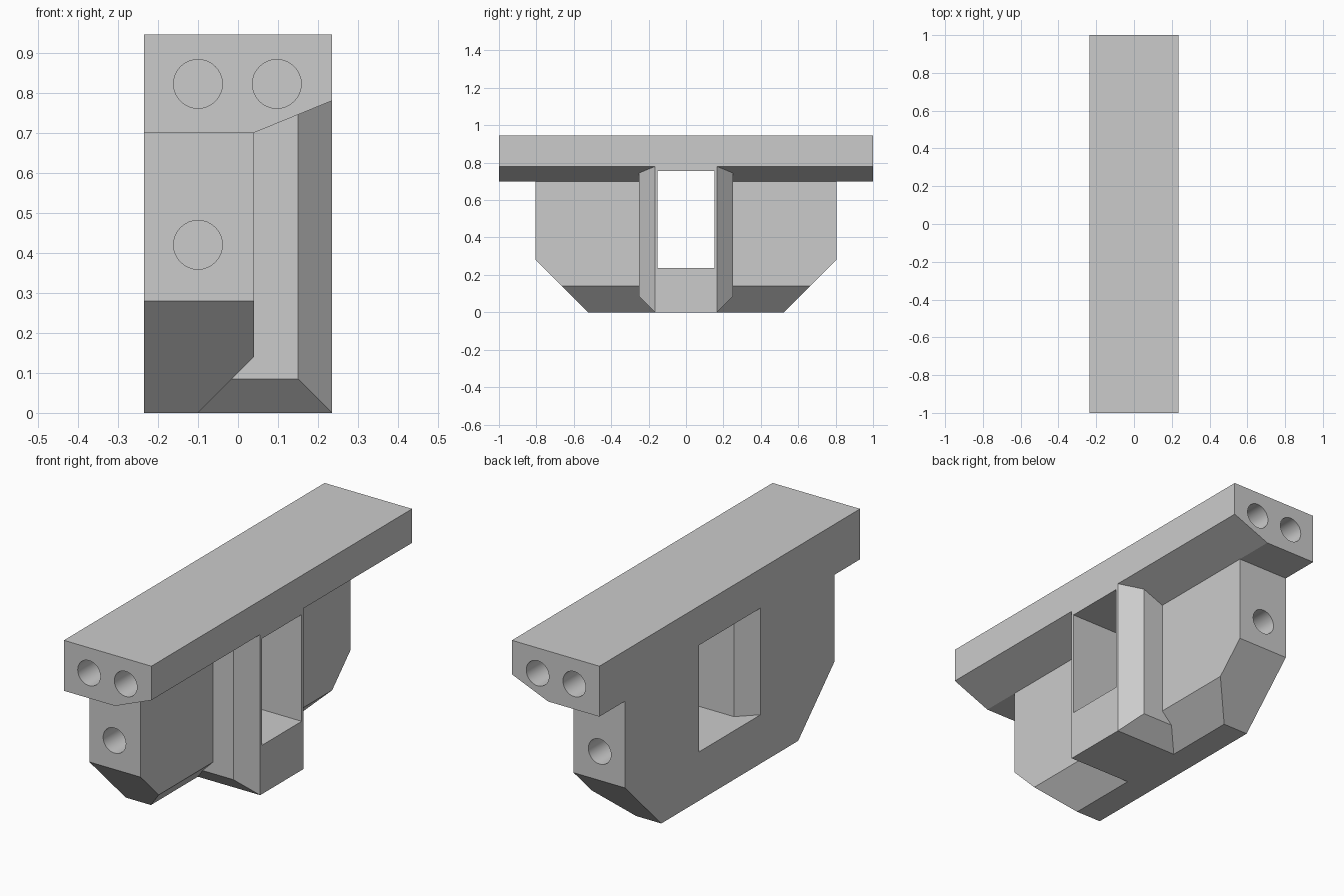
import bpy, bmesh, math
from mathutils import Vector

cube = bpy.data.objects.get("Cube")
if cube:
    bpy.data.objects.remove(cube, do_unlink=True)

grey = bpy.data.materials.new("light_grey")
grey.use_nodes = True
grey.diffuse_color = (0.6, 0.6, 0.6, 1)
grey.node_tree.nodes["Principled BSDF"].inputs["Base Color"].default_value = (0.6, 0.6, 0.6, 1)


def prism(name, axis, points, lo, hi):
    """Extrude a 2D profile along an axis; the profile uses the other two axes in order."""
    bm = bmesh.new()

    def place(p, h):
        co = list(p)
        co.insert("xyz".index(axis), h)
        return bm.verts.new(co)

    face = bm.faces.new([place(p, lo) for p in points])
    move = Vector((0, 0, 0))
    move["xyz".index(axis)] = hi - lo
    new = bmesh.ops.extrude_face_region(bm, geom=[face])["geom"]
    bmesh.ops.translate(bm, vec=move, verts=[v for v in new if isinstance(v, bmesh.types.BMVert)])
    bmesh.ops.recalc_face_normals(bm, faces=bm.faces)
    mesh = bpy.data.meshes.new(name)
    bm.to_mesh(mesh)
    bm.free()
    mesh.materials.append(grey)
    obj = bpy.data.objects.new(name, mesh)
    bpy.context.collection.objects.link(obj)
    return obj


def combine(base, other, operation):
    """Apply an exact boolean and remove the second solid."""
    mod = base.modifiers.new("combine", "BOOLEAN")
    mod.operation, mod.solver, mod.object = operation, "EXACT", other
    bpy.context.view_layer.update()
    bpy.context.view_layer.objects.active = base
    bpy.ops.object.modifier_apply(modifier=mod.name)
    bpy.data.objects.remove(other, do_unlink=True)


def circle(cx, cz, r, n=32):
    return [(cx + r * math.cos(math.tau * i / n), cz + r * math.sin(math.tau * i / n)) for i in range(n)]


W = 0.235      # half width
TOP = 0.945
FRONT = 0.04   # face of the web

# Top rail with a sloped underside on one side
bracket = prism("bracket", "y", [(-W, 0.7), (FRONT, 0.7), (W, 0.78), (W, TOP), (-W, TOP)], -1, 1)

# Web plate with cut corners and a bevelled lower edge
web = prism("web", "x", [(-0.525, 0), (0.525, 0), (0.805, 0.28), (0.805, 0.8),
                         (-0.805, 0.8), (-0.805, 0.28)], -W, FRONT)
bevel = prism("web_bevel", "y", [(-0.1, -0.1), (0.2, -0.1), (0.2, 0.3), (-0.1, 0)], -1, 1)
combine(web, bevel, "DIFFERENCE")

# Central post with bevelled outer and lower edges
post = prism("post", "z", [(-0.2, -0.25), (0.15, -0.25), (W, -0.165),
                           (W, 0.165), (0.15, 0.25), (-0.2, 0.25)], 0, 0.85)
for s in (-1, 1):
    edge = prism("post_bevel", "x", [(s * 0.165, 0), (s * 0.265, 0.1), (s * 0.4, 0.1),
                                     (s * 0.4, -0.1), (s * 0.165, -0.1)], -0.5, 0.5)
    combine(post, edge, "DIFFERENCE")
combine(bracket, web, "UNION")
combine(bracket, post, "UNION")

# Window through the post, flared towards the rear
window = prism("window_cutter", "z", [(-0.3, -0.3), (-0.15, -0.153), (0.4, -0.153),
                                      (0.4, 0.153), (-0.15, 0.153), (-0.3, 0.3)], 0.237, 0.755)
combine(bracket, window, "DIFFERENCE")

# Blind dowel holes in both ends
for s in (-1, 1):
    for x, z, end in ((-0.1, 0.822, 1), (0.097, 0.822, 1), (-0.1, 0.42, 0.805)):
        lo, hi = sorted((s * (end - 0.4), s * (end + 0.05)))
        combine(bracket, prism("hole_cutter", "y", circle(x, z, 0.061), lo, hi), "DIFFERENCE")

bpy.ops.object.select_all(action="DESELECT")
bracket.select_set(True)
bpy.context.view_layer.objects.active = bracket
bpy.ops.object.shade_smooth_by_angle(angle=math.radians(20))
